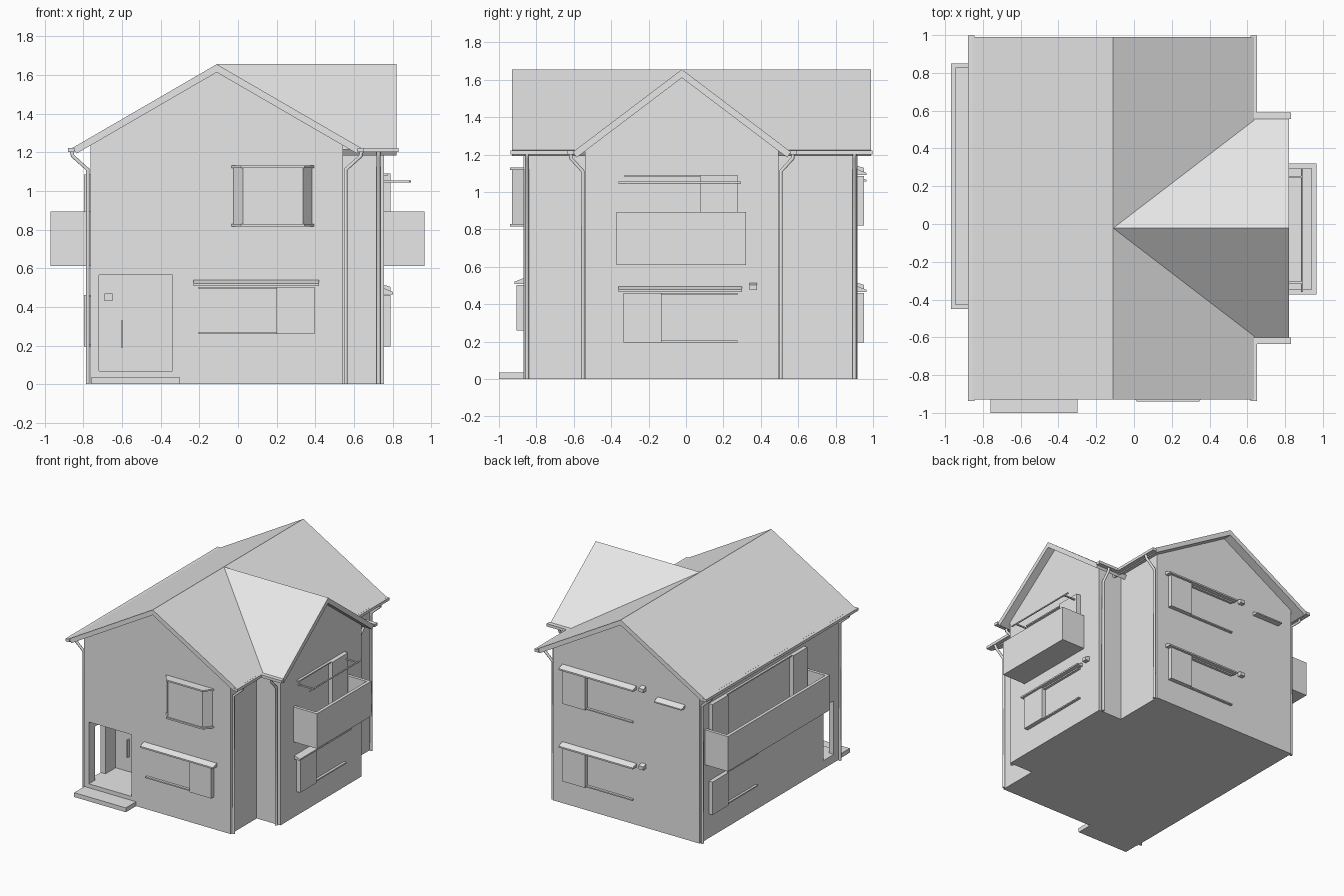
import bpy, bmesh
from mathutils import Vector

if "Cube" in bpy.data.objects:
    bpy.data.objects.remove(bpy.data.objects["Cube"])

mat = bpy.data.materials.new("light grey")
mat.diffuse_color = (0.8, 0.8, 0.8, 1)
mat.use_nodes = True
mat.node_tree.nodes["Principled BSDF"].inputs["Base Color"].default_value = mat.diffuse_color

RX, RY, RZ = -0.11, -0.022, 1.655        # ridge positions and height
SX, SY = 0.58, 0.757                     # main and wing roof slopes


def finish(name, bm):
    bmesh.ops.recalc_face_normals(bm, faces=bm.faces)
    me = bpy.data.meshes.new(name)
    bm.to_mesh(me)
    bm.free()
    me.materials.append(mat)
    ob = bpy.data.objects.new(name, me)
    bpy.context.collection.objects.link(ob)
    return ob


def prism(name, pts, axis, a, b):
    """Extrude a 2D outline along an axis from a to b."""
    place = {'x': lambda p, t: (t, p[0], p[1]),
             'y': lambda p, t: (p[0], t, p[1]),
             'z': lambda p, t: (p[0], p[1], t)}[axis]
    bm = bmesh.new()
    lo = [bm.verts.new(place(p, a)) for p in pts]
    hi = [bm.verts.new(place(p, b)) for p in pts]
    n = len(pts)
    bm.faces.new(lo)
    bm.faces.new(hi)
    for i in range(n):
        bm.faces.new((lo[i], lo[(i + 1) % n], hi[(i + 1) % n], hi[i]))
    return finish(name, bm)


def box(name, x0, x1, y0, y1, z0, z1):
    return prism(name, [(x0, y0), (x1, y0), (x1, y1), (x0, y1)], 'z', z0, z1)


def cut(target, cutter):
    m = target.modifiers.new("cut", 'BOOLEAN')
    m.object, m.operation, m.solver = cutter, 'DIFFERENCE', 'EXACT'
    bpy.context.view_layer.objects.active = target
    bpy.ops.object.modifier_apply(modifier=m.name)
    bpy.data.objects.remove(cutter)


WALLS = {'front': ('x', -0.87, -1), 'back': ('x', 0.917, 1),
         'left': ('y', -0.762, -1), 'right': ('y', 0.755, 1)}


def on_wall(name, wall, u0, u1, z0, z1, depth, drop=0.0, gap=0.0):
    """Box fixed to a wall; drop lowers the outer top edge, gap lifts it off."""
    axis, w, s = WALLS[wall]
    a, b = w + s * (gap or -0.005), w + s * (gap + depth)
    return prism(name, [(a, z0), (b, z0), (b, z1 - drop), (a, z1)], axis, u0, u1)


def window(name, wall, u0, u1, b0, b1, z0, z1, awning=True):
    """Shutter box from b0 to b1 with rails along the whole window."""
    on_wall(name + "_shutter_box", wall, b0, b1, z0, z1, 0.035)
    on_wall(name + "_sill", wall, u0, u1, z0, z0 + 0.01, 0.02)
    on_wall(name + "_head_rail", wall, u0, u1, z1 - 0.01, z1, 0.02)
    if awning:
        on_wall(name + "_awning", wall, u0 - 0.025, u1 + 0.025, z1 + 0.005, z1 + 0.037, 0.048, 0.02)


def vent(name, wall, u, z):
    on_wall(name, wall, u - 0.02, u + 0.02, z, z + 0.04, 0.035, 0.012)


# walls: main body and side wing, both with gables
def gable(c, half, slope):
    e = RZ - 0.03 - slope * half
    return [(c - half, 0), (c + half, 0), (c + half, e), (c, RZ - 0.03), (c - half, e)]


body = prism("main_walls", gable(RX, 0.654, SX), 'y', -0.87, 0.917)
prism("wing_walls", gable(RY, 0.517, SY), 'x', 0.2, 0.755)

# porch recess, open at the front and through the left wall
cut(body, box("porch_cutter", -0.72, -0.34, -1, -0.53, 0.067, 0.565))
cut(body, box("porch_side_cutter", -0.9, -0.6, -0.79, -0.66, 0.067, 0.5))
box("door_handle", -0.605, -0.595, -0.555, -0.525, 0.19, 0.33)
box("door_plate", -0.69, -0.65, -0.545, -0.525, 0.43, 0.47)
box("front_step", -0.76, -0.3, -1.0, -0.865, 0, 0.035)


# roofs
def chevron(c, half, slope, t):
    e = RZ - slope * half
    return [(c, RZ), (c + half, e), (c + half - 0.02, e - 0.03), (c, RZ - t),
            (c - half + 0.02, e - 0.03), (c - half, e)]


prism("main_roof", chevron(RX, 0.745, SX, 0.042), 'y', -0.93, 0.99)
prism("wing_roof", chevron(RY, 0.583, SY, 0.045), 'x', RX, 0.82)

# gutters
box("left_gutter", -0.88, -0.845, -0.938, 0.998, 1.2, 1.222)
for tag, y0, y1, g in (("front", -0.938, -0.605, -1), ("back", 0.56, 0.998, 1)):
    box(tag + "_right_gutter", 0.618, 0.652, y0, y1, 1.2, 1.222)
    ya, yb = RY + g * 0.578, RY + g * 0.612
    box(tag + "_wing_gutter", 0.618, 0.83, min(ya, yb), max(ya, yb), 1.2, 1.222)


# drain pipes
def pipe(name, pts, r=0.011):
    cu = bpy.data.curves.new(name, 'CURVE')
    cu.dimensions = '3D'
    cu.bevel_depth, cu.bevel_resolution, cu.use_fill_caps = r, 1, True
    sp = cu.splines.new('POLY')
    sp.points.add(len(pts) - 1)
    for p, co in zip(sp.points, pts):
        p.co = (*co, 1)
    cu.materials.append(mat)
    ob = bpy.data.objects.new(name, cu)
    bpy.context.collection.objects.link(ob)
    bpy.ops.object.select_all(action='DESELECT')
    ob.select_set(True)
    bpy.context.view_layer.objects.active = ob
    bpy.ops.object.convert(target='MESH')


for tag, s, y in (("front", -1, -0.85), ("back", 1, 0.9)):
    for side, g in (("left", -1), ("right", 1)):
        pipe(f"{tag}_{side}_drain", [(RX + g * d, y, z) for d, z in
             ((0.75, 1.205), (0.745, 1.18), (0.667, 1.11), (0.667, 0))])
    pipe(f"{tag}_wing_drain", [(0.727, RY + s * d, z) for d, z in
         ((0.595, 1.205), (0.593, 1.18), (0.529, 1.11), (0.529, 0))])

# front window and bay window
window("front_window", 'front', -0.205, 0.395, 0.2, 0.395, 0.26, 0.503)
for name, e, z0, z1 in (("bay_window", 0, 0.82, 1.125), ("bay_base", 0.01, 0.815, 0.828),
                        ("bay_cap", 0.01, 1.118, 1.13)):
    prism(name, [(-0.03 - e, -0.86), (0.025 - e, -0.93 - e), (0.335 + e, -0.93 - e),
                 (0.39 + e, -0.86)], 'z', z0, z1)

# back windows, the same on both floors
for tag, dz in (("lower", 0), ("upper", 0.625)):
    window(tag + "_back_window", 'back', -0.175, 0.435, 0.235, 0.435, 0.195 + dz, 0.46 + dz)
    vent(tag + "_back_vent", 'back', -0.265, 0.475 + dz)
on_wall("small_back_awning", 'back', -0.635, -0.39, 1.055, 1.085, 0.048, 0.02)

# wing windows
window("wing_lower_window", 'right', -0.335, 0.275, -0.335, -0.13, 0.195, 0.46)
window("wing_upper_window", 'right', -0.33, 0.275, 0.075, 0.275, 0.65, 1.09, False)
vent("wing_vent", 'right', 0.36, 0.475)

# left windows
window("left_lower_window", 'left', 0.2, 0.8, 0.6, 0.8, 0.195, 0.46, False)
window("left_upper_window", 'left', -0.41, 0.8, 0.6, 0.8, 0.65, 1.085, False)
on_wall("left_second_shutter_box", 'left', -0.41, -0.23, 0.65, 1.085, 0.035)


# balconies: floor with three parapets
def balcony(wall, u0, u1, z0, z1, d, t=0.025):
    on_wall(wall + "_balcony_floor", wall, u0, u1, z0, z0 + 0.04, d)
    on_wall(wall + "_balcony_front", wall, u0, u1, z0, z1, t, gap=d - t)
    on_wall(wall + "_balcony_end_a", wall, u0, u0 + t, z0, z1, d)
    on_wall(wall + "_balcony_end_b", wall, u1 - t, u1, z0, z1, d)


balcony('right', -0.372, 0.32, 0.61, 0.892, 0.21)
balcony('left', -0.45, 0.85, 0.61, 0.892, 0.207)

# laundry pole on the wing
pipe("laundry_pole", [(0.89, -0.36, 1.05), (0.89, 0.295, 1.05)], 0.006)
for i, y in enumerate((-0.31, 0.25)):
    on_wall(f"pole_arm_{i}", 'right', y - 0.005, y + 0.005, 1.044, 1.054, 0.14)
